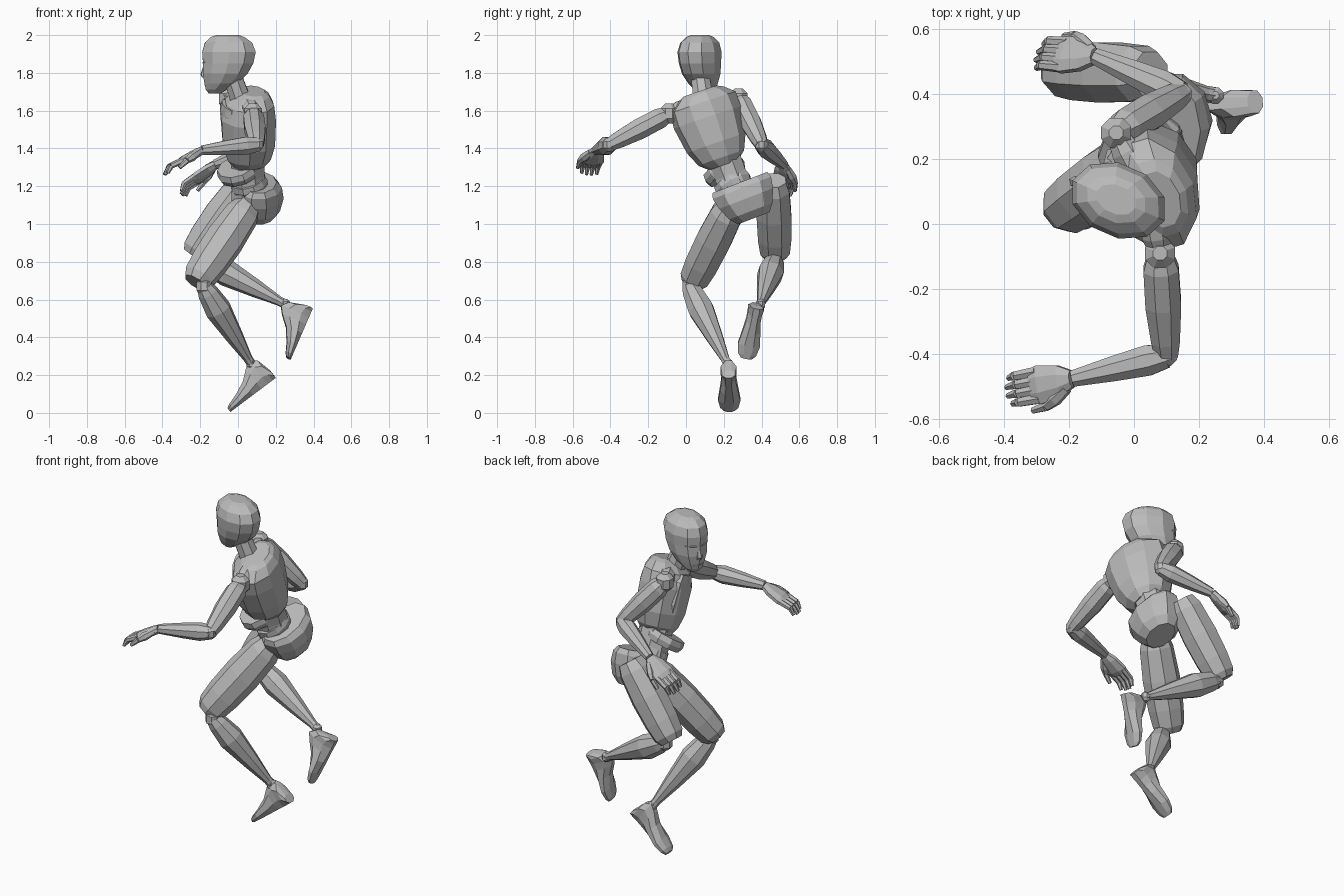
import bpy, bmesh, math
from mathutils import Vector as V

cube = bpy.data.objects.get("Cube")
if cube:
    bpy.data.objects.remove(cube, do_unlink=True)

# Single matte grey for the whole figure
grey = bpy.data.materials.new("mannequin_grey")
grey.use_nodes = True
colour = (.5, .5, .5, 1)
grey.diffuse_color = colour
for node in grey.node_tree.nodes:
    if node.type == 'BSDF_PRINCIPLED':
        node.inputs["Base Color"].default_value = colour
        node.inputs["Roughness"].default_value = .8


def frame(start, end, front):
    """Side and front directions square to the line from start to end."""
    along = (end - start).normalized()
    facing = V(front)
    facing = (facing - along * facing.dot(along)).normalized()
    return facing.cross(along), facing


def loft(name, start, end, rings, front=(-1, 0, 0), sides=8):
    """Faceted tube; each ring is (position, half width, half depth, shift forward)."""
    start, end = V(start), V(end)
    side, facing = frame(start, end, front)
    bm = bmesh.new()
    grow = 1 / math.cos(math.pi / sides)
    loops = []
    for place, width, depth, *shift in rings:
        centre = start.lerp(end, place) + facing * (shift[0] if shift else 0)
        loop = []
        for k in range(sides):
            turn = math.tau * (k + .5) / sides
            loop.append(bm.verts.new(centre + side * width * grow * math.cos(turn)
                                     + facing * depth * grow * math.sin(turn)))
        loops.append(loop)
    for low, high in zip(loops, loops[1:]):
        for k in range(sides):
            n = (k + 1) % sides
            bm.faces.new((low[k], low[n], high[n], high[k]))
    bm.faces.new(loops[0][::-1])
    bm.faces.new(loops[-1])
    bmesh.ops.recalc_face_normals(bm, faces=bm.faces)
    mesh = bpy.data.meshes.new(name)
    bm.to_mesh(mesh)
    bm.free()
    mesh.materials.append(grey)
    obj = bpy.data.objects.new(name, mesh)
    bpy.context.collection.objects.link(obj)


def limb(name, start, end, radii, front=(-1, 0, 0), sides=8):
    """Round tube from (position, radius) pairs."""
    loft(name, start, end, [(t, r, r) for t, r in radii], front, sides)


def joint(name, centre, radius):
    """Small faceted ball."""
    up = V((0, 0, radius))
    c = V(centre)
    limb(name, c - up, c + up, [(0, radius * .4), (.25, radius * .87),
                                (.75, radius * .87), (1, radius * .4)])


def hand(name, wrist, tip, back, thumb):
    """Palm, four bent fingers and a thumb; back is the direction of the back of the hand."""
    wrist, tip = V(wrist), V(tip)
    side, out = frame(wrist, tip, back)

    def at(u, v, w):
        return wrist.lerp(tip, u) + side * v + out * w

    loft(name + "_palm", wrist, at(.6, 0, 0),
         [(0, .026, .022), (.3, .048, .024), (.8, .06, .022), (1, .053, .015)], back)
    for i, finger in enumerate(("first", "second", "third", "fourth")):
        v = (i - 1.5) * .028
        knuckle, bend = at(.5, v, 0), at(.8, v * .98, .004)
        end = at(1.02 - .05 * abs(i - 1.5), v * .95, -.022)
        limb(f"{name}_{finger}_finger", knuckle, bend, [(0, .015), (1, .013)], back, 6)
        limb(f"{name}_{finger}_fingertip", bend, end, [(0, .013), (1, .008)], back, 6)
    limb(name + "_thumb_base", at(.1, thumb * .025, 0), at(.45, thumb * .068, -.01),
         [(0, .016), (.6, .021), (1, .014)], back, 6)
    limb(name + "_thumb_tip", at(.45, thumb * .068, -.01), at(.68, thumb * .072, -.025),
         [(0, .014), (1, .009)], back, 6)


def foot(name, heel, toe, instep):
    """Flat-soled foot; rings are (position, half width, height)."""
    shape = [(0, .035, .05), (.07, .042, .13), (.18, .038, .16), (.32, .038, .135),
             (.5, .047, .09), (.75, .059, .055), (.93, .048, .038), (1, .03, .026)]
    loft(name, heel, toe, [(t, w, h / 2, h / 2) for t, w, h in shape], instep)


# Head, turned towards the right shoulder
look = V((-.92, .4, 0)).normalized()
cheek = look.cross(V((0, 0, 1)))
core = V((-.055, .075, 0))


def on_head(f, s, z):
    return core + look * f + cheek * s + V((0, 0, z))


skull = [(1.69, .03, .03, .075), (1.712, .053, .055, .065), (1.745, .073, .09, .038),
         (1.795, .094, .122, .014), (1.85, .102, .138, -.003), (1.91, .107, .147, -.008),
         (1.96, .094, .13, -.005), (1.99, .066, .092, 0), (2, .042, .062, 0)]
loft("head", core, on_head(0, 0, 1), skull, look, 10)
loft("nose", on_head(.128, 0, 1.845), on_head(.133, 0, 1.775),
     [(0, .008, .008), (.8, .016, .022), (1, .014, .012)], look, 6)
for label, z in (("upper_lip", 1.75), ("lower_lip", 1.737)):
    limb(label, on_head(.118, -.028, z), on_head(.118, .028, z),
         [(0, .003), (.5, .011), (1, .003)], look, 6)
for label, s in (("left", -1), ("right", 1)):
    limb(label + "_brow", on_head(.131, s * .012, 1.853), on_head(.1, s * .07, 1.857),
         [(0, .007), (.5, .01), (1, .005)], look, 6)
    limb(label + "_eyelid", on_head(.126, s * .018, 1.825), on_head(.1, s * .058, 1.827),
         [(0, .004), (.5, .009), (1, .004)], look, 6)

# Neck, collar and chest
limb("neck", (.03, .1, 1.61), (-.035, .072, 1.8), [(0, .07), (.35, .052), (1, .048)])
chest_front = (-.946, -.32, 0)
loft("chest", (.06, .2, 1.31), (.05, .067, 1.7),
     [(0, .075, .085), (.1, .122, .113), (.3, .158, .135), (.65, .182, .14),
      (.85, .18, .12, -.01), (.96, .125, .085, -.025), (1, .09, .06, -.03)], chest_front, 10)
loft("breast_plate", (-.03, .19, 1.37), (-.05, .075, 1.63),
     [(0, .05, .03), (.4, .1, .036), (.85, .11, .036), (1, .08, .025)], chest_front)

# Waist, belts and pelvis
limb("waist", (.06, .28, 1.14), (.05, .19, 1.38), [(0, .095), (.5, .085), (1, .088)])
for label, middle, r in (("upper_belt", (0, .205, 1.28), .108), ("lower_belt", (.06, .25, 1.21), .095)):
    lean = V((-.008, -.015, .026))
    loft(label, V(middle) - lean, V(middle) + lean,
         [(0, r * .95, r * .9), (.5, r * 1.06, r), (1, r, r * .93)], sides=10)
loft("pelvis", (.11, .358, 1.03), (.11, .285, 1.22),
     [(0, .09, .07), (.2, .122, .107), (.55, .153, .125), (.85, .165, .117), (1, .155, .09)],
     sides=10)

# Arms: shoulder, elbow, wrist, fingertip, back of hand, thumb side
arms = {
    "left": ((.08, -.09, 1.585), (.1, -.405, 1.42), (-.19, -.475, 1.39),
             (-.4, -.515, 1.28), (-.4, 0, .9), 1),
    "right": ((-.055, .28, 1.665), (.145, .4, 1.42), (-.12, .515, 1.315),
              (-.31, .525, 1.17), (-.4, .4, .8), -1),
}
for label, (shoulder, elbow, wrist, tip, back, thumb) in arms.items():
    limb(label + "_collar", (.05, .09, 1.65), shoulder, [(0, .045), (.7, .046), (1, .03)])
    joint(label + "_shoulder", shoulder, .053)
    limb(label + "_upper_arm", shoulder, elbow,
         [(0, .038), (.15, .054), (.5, .055), (.85, .044), (1, .035)])
    joint(label + "_elbow", elbow, .036)
    limb(label + "_forearm", elbow, wrist,
         [(0, .037), (.2, .047), (.55, .039), (1, .025)], (0, 0, 1))
    hand(label + "_hand", wrist, tip, back, thumb)

# Legs: hip, knee, shin top, ankle, heel, toe, instep direction
legs = {
    "left": ((.055, .24, 1.1), (-.225, .035, .69), (-.18, .02, .67), (.07, .22, .26),
             (.2, .225, .185), (-.04, .23, .005), (-.58, 0, .82)),
    "right": ((.05, .46, 1.23), (-.235, .472, .83), (-.19, .47, .81), (.25, .395, .575),
              (.395, .375, .55), (.28, .32, .285), (-.9, 0, .42)),
}
for label, (hip, knee, shin, ankle, heel, toe, instep) in legs.items():
    loft(label + "_thigh", hip, knee,
         [(0, .068, .065), (.12, .085, .087), (.45, .092, .098), (.75, .088, .093),
          (.93, .078, .082), (1, .058, .062)])
    joint(label + "_knee", shin, .045)
    limb(label + "_shin", shin, ankle,
         [(0, .04), (.08, .052), (.3, .066), (.65, .044), (.93, .023), (1, .023)])
    joint(label + "_ankle", ankle, .028)
    foot(label + "_foot", heel, toe, instep)
